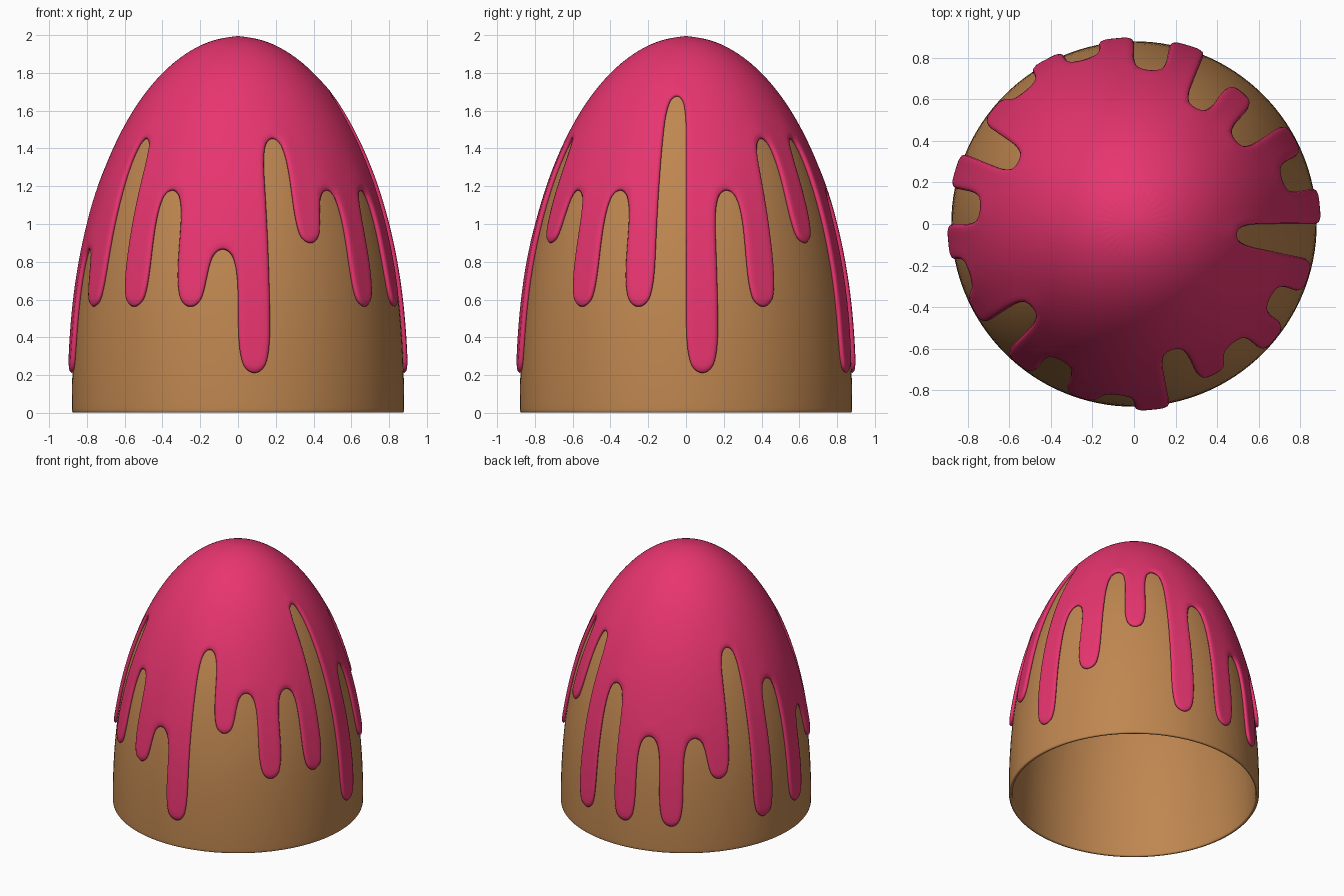
import bpy, bmesh
from math import sin, cos, pi

if "Cube" in bpy.data.objects:
    bpy.data.objects.remove(bpy.data.objects["Cube"])

SEG = 32          # columns around the dome
ROWS = 8          # latitude rows from equator to pole
BASE = 0.19       # height where the dome starts curving


def material(name, rgb):
    m = bpy.data.materials.new(name)
    m.diffuse_color = (*rgb, 1)
    m.use_nodes = True
    m.node_tree.nodes["Principled BSDF"].inputs["Base Color"].default_value = m.diffuse_color
    return m


def dome(name, radius, height, starts, skirt, mat):
    """Dome of quads; column i begins at latitude row starts[i]."""
    bm = bmesh.new()
    # (radius, z) of each ring: straight skirt first, then the curved rows
    rings = [(radius, z) for z in skirt]
    for k in range(ROWS):
        a = k * pi / 2 / ROWS
        rings.append((radius * cos(a), BASE + height * sin(a)))
    grid = []
    for r, z in rings:
        grid.append([bm.verts.new((r * sin(2 * pi * i / SEG), -r * cos(2 * pi * i / SEG), z))
                     for i in range(SEG)])
    pole = bm.verts.new((0, 0, BASE + height))
    for i in range(SEG):
        j = (i + 1) % SEG
        for k in range(starts[i], len(rings) - 1):
            bm.faces.new((grid[k][i], grid[k][j], grid[k + 1][j], grid[k + 1][i]))
        bm.faces.new((grid[-1][i], grid[-1][j], pole))
    bmesh.ops.delete(bm, geom=[v for v in bm.verts if not v.link_faces], context='VERTS')
    for f in bm.faces:
        f.smooth = True
    me = bpy.data.meshes.new(name)
    bm.to_mesh(me)
    bm.free()
    me.materials.append(mat)
    ob = bpy.data.objects.new(name, me)
    bpy.context.collection.objects.link(ob)
    return ob


def subdivide(ob, levels):
    m = ob.modifiers.new("Smooth", 'SUBSURF')
    m.levels = m.render_levels = levels


def thicken(ob, t):
    m = ob.modifiers.new("Thickness", 'SOLIDIFY')
    m.thickness = t
    m.offset = -1


# Hollow cake shell, open at the bottom
cake = dome("cake_shell", 0.885, 1.79, [0] * SEG, [0, 0.02],
            material("cake_brown", (0.52, 0.24, 0.08)))
thicken(cake, 0.025)
subdivide(cake, 2)

# Icing: lowest row of each column alternates long drips and gaps
drips = [0, 4, 2, 3, 1, 3, 1, 5, 0, 3, 1, 4, 2, 4, 0, 3,
         0, 2, 0, 2, 1, 4, 0, 3, 0, 2, 1, 4, 1, 3, 1, 2]
icing = dome("dripping_icing", 0.906, 1.811, drips, [],
             material("icing_pink", (0.80, 0.035, 0.16)))
subdivide(icing, 2)
thicken(icing, 0.03)
subdivide(icing, 1)
